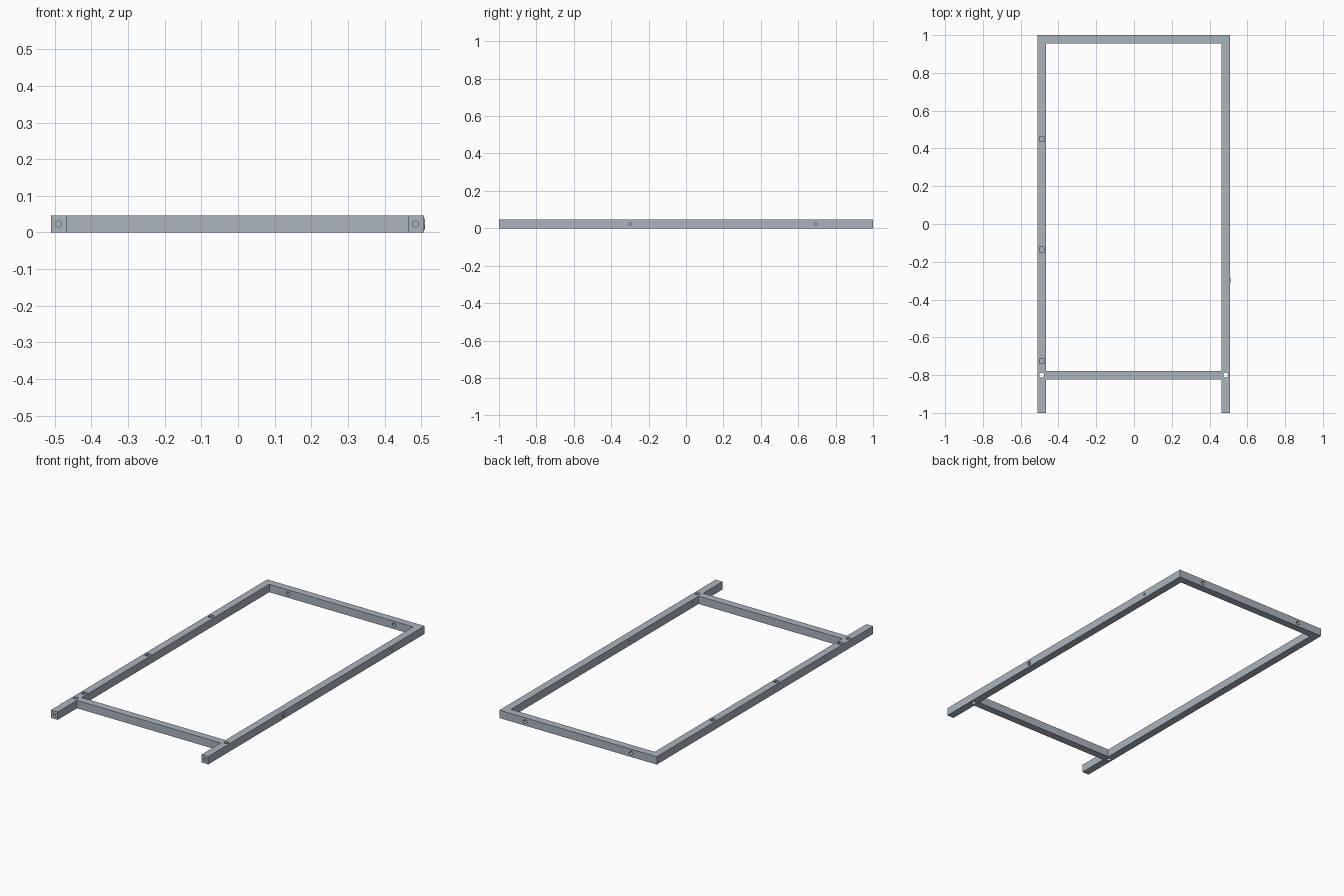
import bpy, bmesh
from math import radians
from mathutils import Matrix, Vector

if "Cube" in bpy.data.objects:
    bpy.data.objects.remove(bpy.data.objects["Cube"])

H = 0.046            # bar height
MZ = H / 2
LX, RX = -0.489, 0.4855   # rail centre lines
W = 0.044            # bar width
CROSS_Y = -0.8
PEG_YS = (0.45, -0.137, -0.725)

steel = bpy.data.materials.new("steel")
steel.diffuse_color = (0.41, 0.455, 0.515, 1)
steel.use_nodes = True
steel.node_tree.nodes["Principled BSDF"].inputs["Base Color"].default_value = steel.diffuse_color


def finish(name, bm):
    bmesh.ops.recalc_face_normals(bm, faces=bm.faces)
    me = bpy.data.meshes.new(name)
    bm.to_mesh(me)
    bm.free()
    me.materials.append(steel)
    ob = bpy.data.objects.new(name, me)
    bpy.context.collection.objects.link(ob)
    return ob


def add_box(bm, lo, hi):
    lo, hi = Vector(lo), Vector(hi)
    m = Matrix.Translation((lo + hi) / 2) @ Matrix.Diagonal((*(hi - lo), 1))
    bmesh.ops.create_cube(bm, size=1, matrix=m)


def add_hole(bm, center, axis, r, length):
    rot = {'X': Matrix.Rotation(radians(90), 4, 'Y'),
           'Y': Matrix.Rotation(radians(90), 4, 'X'),
           'Z': Matrix.Identity(4)}[axis]
    bmesh.ops.create_cone(bm, cap_ends=True, segments=24, radius1=r, radius2=r,
                          depth=length, matrix=Matrix.Translation(center) @ rot)


def bar(name, lo, hi, holes=(), boxes=()):
    """Square bar with round holes and square pockets cut into it."""
    bm = bmesh.new()
    add_box(bm, lo, hi)
    ob = finish(name, bm)
    if holes or boxes:
        cut = bmesh.new()
        for h in holes:
            add_hole(cut, *h)
        for b in boxes:
            add_box(cut, *b)
        cutter = finish(name + "_cutter", cut)
        cutter.hide_render = True
        mod = ob.modifiers.new("holes", 'BOOLEAN')
        mod.operation, mod.solver, mod.object = 'DIFFERENCE', 'EXACT', cutter
        bpy.context.view_layer.objects.active = ob
        bpy.ops.object.modifier_apply(modifier=mod.name)
        bpy.data.objects.remove(cutter)
    return ob


def rail_holes(x):
    # bolt hole in the front end and vertical hole at the cross bar
    return [((x, -1, MZ), 'Y', 0.008, 0.10),
            ((x, CROSS_Y, MZ), 'Z', 0.013, 0.1)]


# left rail with square pockets in its top
bar("left_rail", (LX - W / 2, -1, 0), (LX + W / 2, 1, H), rail_holes(LX),
    [((LX - 0.012, y - 0.014, 0.015), (LX + 0.012, y + 0.014, 0.06)) for y in PEG_YS])

# right rail with peg holes inside and two fitting holes outside
inner, outer = RX - W / 2, RX + W / 2
bar("right_rail", (inner, -1, 0), (outer, 1, H),
    rail_holes(RX)
    + [((inner, y, MZ), 'X', 0.008, 0.04) for y in PEG_YS]
    + [((outer, -0.298, MZ), 'X', 0.008, 0.05), ((outer, 0.694, MZ), 'X', 0.007, 0.03)])

# back bar with two through holes, and plain cross bar
bar("back_bar", (LX + W / 2, 1 - W, 0), (inner, 1, H),
    [((x, 1 - W / 2, MZ), 'Y', 0.011, 0.1) for x in (-0.345, 0.34)])
bar("cross_bar", (LX + W / 2, CROSS_Y - W / 2, 0), (inner, CROSS_Y + W / 2, H))

# raised bushing on the outside of the right rail
bm = bmesh.new()
rings = []
for r, x in ((0.015, outer - 0.002), (0.015, 0.511), (0.008, 0.511), (0.008, outer - 0.002)):
    circle = bmesh.ops.create_circle(
        bm, segments=24, radius=r,
        matrix=Matrix.Translation((x, -0.298, MZ)) @ Matrix.Rotation(radians(90), 4, 'Y'))
    rings.append(circle['verts'])
for a, b in zip(rings, rings[1:] + rings[:1]):
    for i in range(24):
        j = (i + 1) % 24
        bm.faces.new((a[i], a[j], b[j], b[i]))
finish("bushing", bm)
